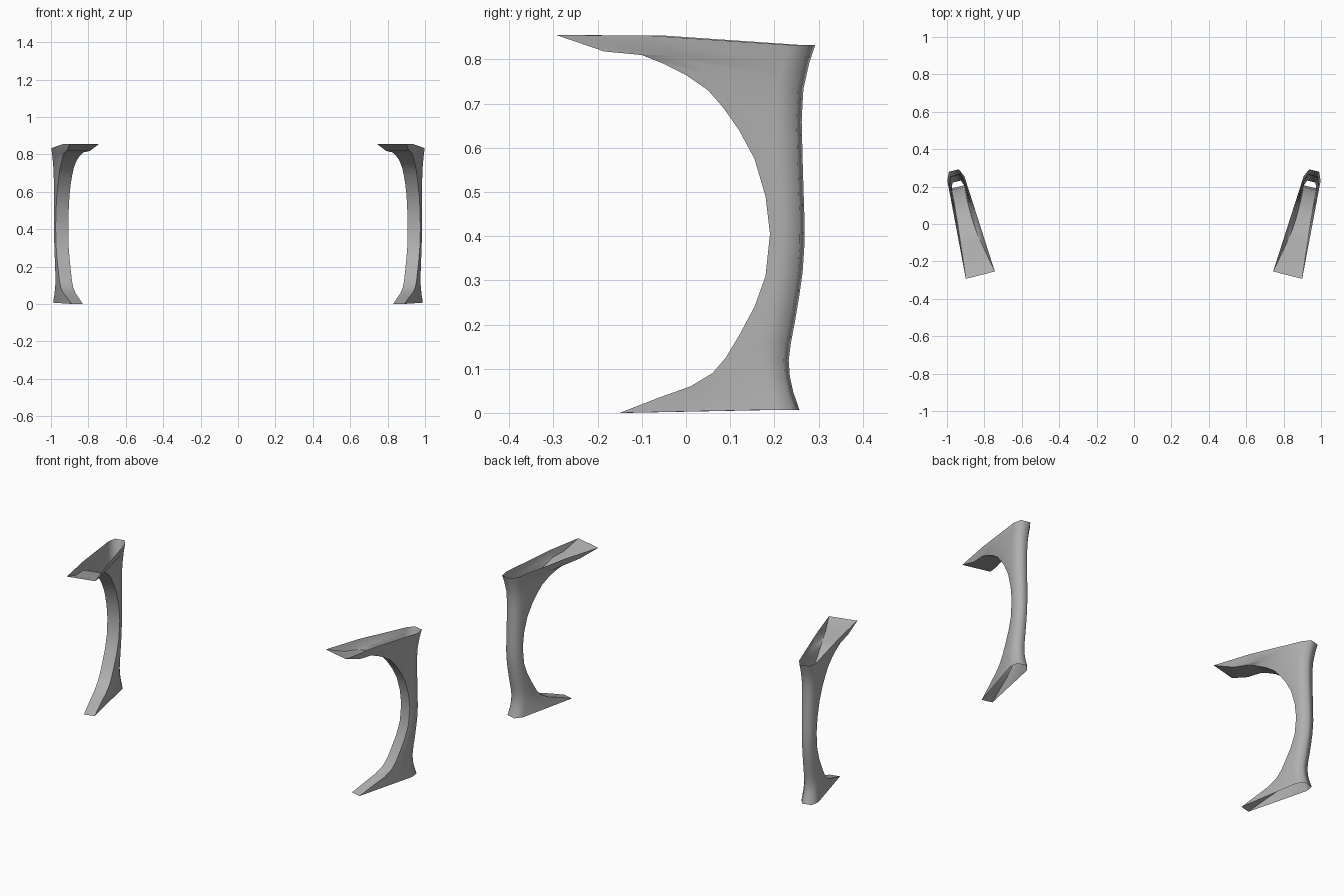
import bpy, bmesh, math

if "Cube" in bpy.data.objects:
    bpy.data.objects.remove(bpy.data.objects["Cube"])

# Open C-shaped curve of the inner strip: (y of outer edge, z, inner half width, outer half width)
FRONT = [(-.293, .855, .080, .080), (-.185, .818, .058, .068), (-.10, .81, .042, .060),
         (-.05, .79, .035, .055), (0, .765, .031, .050), (.05, .73, .030, .046),
         (.085, .69, .030, .043), (.12, .64, .030, .040), (.155, .575, .032, .038),
         (.18, .49, .034, .036), (.19, .405, .035, .035), (.18, .31, .034, .035),
         (.155, .24, .033, .036), (.12, .175, .031, .038), (.09, .125, .029, .040),
         (.06, .09, .028, .041), (.01, .06, .027, .041), (-.06, .035, .026, .038),
         (-.15, .0, .026, .035)]
# Rear edge: (y, z, half width)
BACK = [(.256, .007, .047), (.24, .055, .043), (.231, .105, .040), (.238, .16, .039),
        (.25, .22, .038), (.264, .31, .038), (.27, .40, .038), (.265, .55, .039),
        (.262, .66, .041), (.265, .73, .043), (.278, .79, .045), (.292, .833, .047)]

ANG = math.radians(14.2)
S, C = math.sin(ANG), math.cos(ANG)


def place(p):
    """Splayed axes: u runs backwards, v runs outwards."""
    u, v, z = p
    return (.8225 + u * S + v * C, -.27 + u * C - v * S, z)


def lerp(a, b, t):
    return tuple(x + (y - x) * t for x, y in zip(a, b))


def back_at(z):
    for a, b in zip(BACK, BACK[1:]):
        if z <= b[1] + 1e-6:
            return lerp(a, b, (z - a[1]) / (b[1] - a[1]))


# Hollow arm support, open at top and bottom
bm = bmesh.new()
rings = []
last = len(FRONT) - 1
for i, (y, z, wi, wo) in enumerate(FRONT):
    uf = (y + .27 + wo * S) / C
    zb = .007 + .826 * (z / .855 + 1 - i / last) / 2
    yb, _, wb = back_at(zb)
    ub = (yb + .27 - .006) / C
    fi, fo = (uf, -wi, z), (uf, wo, z)
    so, si = (ub - .044, wb, zb), (ub - .044, -wb, zb)
    mo, mi = lerp(fo, so, .4), lerp(fi, si, .4)
    if i == 0:  # the rim stays level before dipping to the rear
        mo, mi = (*mo[:2], .854), (*mi[:2], .854)
    section = [fi, fo, mo, so, (ub, wb * .58, zb), (ub, -wb * .58, zb), si, mi]
    rings.append([bm.verts.new(place(p)) for p in section])
for a, b in zip(rings, rings[1:]):
    n = len(a)
    for i in range(n):
        j = (i + 1) % n
        bm.faces.new((a[i], b[i], b[j], a[j]))
bmesh.ops.recalc_face_normals(bm, faces=bm.faces)
# Make sure the shell faces outwards (rear wall must look backwards)
rear = max(bm.faces, key=lambda f: f.calc_center_median().y)
if rear.normal.y < 0:
    bmesh.ops.reverse_faces(bm, faces=bm.faces)
# Smooth everywhere except along both edges of the inner strip
for f in bm.faces:
    f.smooth = True
for a, b in zip(rings, rings[1:]):
    for k in (0, 1):
        bm.edges.get((a[k], b[k])).smooth = False
me = bpy.data.meshes.new("arm_supports")
bm.to_mesh(me)
bm.free()
ob = bpy.data.objects.new("arm_supports", me)
bpy.context.collection.objects.link(ob)

# Mid grey finish
mat = bpy.data.materials.new("dark_grey")
mat.diffuse_color = (.43, .43, .43, 1)
mat.use_nodes = True
mat.node_tree.nodes["Principled BSDF"].inputs["Base Color"].default_value = mat.diffuse_color
me.materials.append(mat)

# Opposite side
mir = ob.modifiers.new("mirror", 'MIRROR')
mir.use_axis = (True, False, False)
